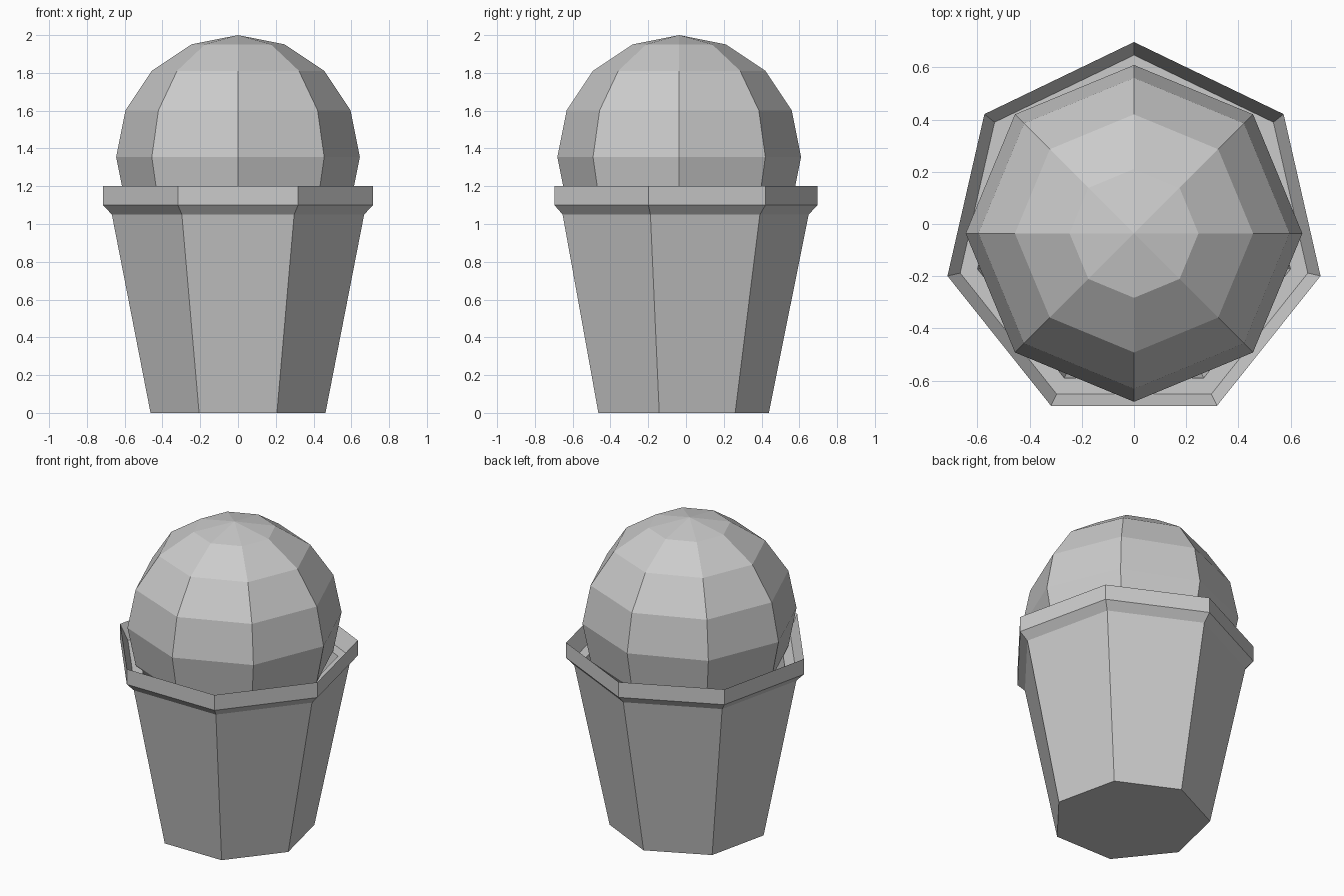
import bpy, bmesh
from math import sin, cos, tau
from mathutils import Matrix

if "Cube" in bpy.data.objects:
    bpy.data.objects.remove(bpy.data.objects["Cube"])

CY = -0.036  # shared axis of cup and scoop


def make_object(name, bm):
    bmesh.ops.recalc_face_normals(bm, faces=bm.faces)
    mesh = bpy.data.meshes.new(name)
    bm.to_mesh(mesh)
    bm.free()
    obj = bpy.data.objects.new(name, mesh)
    bpy.context.collection.objects.link(obj)
    return obj


def lathe(name, profile, sides):
    """Closed faceted solid from (radius, z) rings, one corner towards +y."""
    bm = bmesh.new()
    rings = [[bm.verts.new((r * sin(tau * i / sides), CY + r * cos(tau * i / sides), z))
              for i in range(sides)] for r, z in profile]
    for a, b in zip(rings, rings[1:]):
        for i in range(sides):
            j = (i + 1) % sides
            bm.faces.new((a[i], a[j], b[j], b[i]))
    bm.faces.new(rings[0])
    bm.faces.new(rings[-1])
    return make_object(name, bm)


# Seven-sided hollow cup: tapered wall, flared rim, inner ledge, inside wall and floor
lathe("cup", [(0.475, 0), (0.685, 1.05), (0.733, 1.10), (0.733, 1.20),
              (0.683, 1.10), (0.615, 1.10), (0.42, 0.08)], 7)

# Eight-sided low-poly scoop sitting in the cup
bm = bmesh.new()
bmesh.ops.create_uvsphere(bm, u_segments=8, v_segments=8, radius=0.645,
                          matrix=Matrix.Translation((0, CY, 1.355)))
make_object("scoop", bm)
